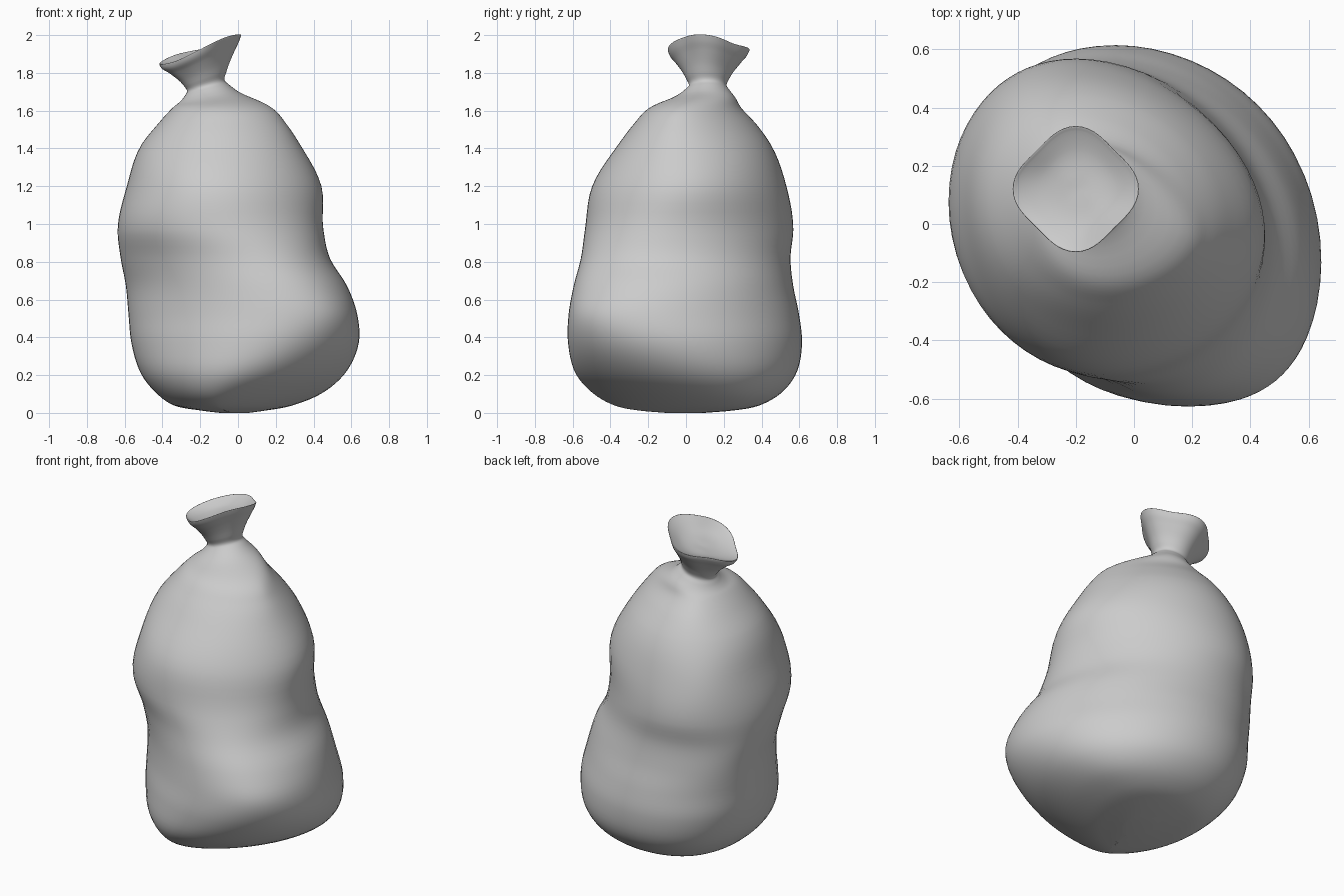
import bpy, bmesh
from math import sin, cos, pi, hypot

if "Cube" in bpy.data.objects:
    bpy.data.objects.remove(bpy.data.objects["Cube"])

SEG, SUB = 64, 5
ANG = [i * pi / 4 for i in range(8)]

# Sack body: height, then how far it reaches E, NE, N, NW, W, SW, S, SE
body = [
    (0.00, .06, .07, .10, .10, .10, .10, .11, .06),
    (0.012, .15, .20, .25, .24, .20, .21, .25, .14),
    (0.04, .29, .37, .39, .39, .34, .37, .38, .27),
    (0.10, .44, .49, .50, .49, .43, .46, .49, .40),
    (0.20, .56, .57, .58, .58, .51, .52, .58, .555),
    (0.37, .637, .59, .612, .64, .562, .527, .622, .695),
    (0.52, .625, .56, .592, .65, .573, .515, .615, .733),
    (0.67, .58, .51, .57, .648, .595, .505, .597, .665),
    (0.82, .49, .457, .557, .65, .625, .53, .56, .565),
    (0.97, .452, .44, .568, .668, .637, .58, .535, .505),
    (1.20, .425, .445, .515, .65, .572, .565, .48, .465),
    (1.42, .32, .345, .44, .55, .502, .45, .35, .34),
    (1.53, .25, .26, .365, .465, .418, .365, .27, .26),
    (1.61, .185, .19, .295, .385, .35, .285, .20, .18),
]
# Tied neck, flared mouth and inner dish: height, cx, cy, radius, tilt, squareness
mouth = [
    (1.672, -.15, .10, .158, .16, 0),
    (1.707, -.165, .112, .118, .26, 0),
    (1.73, -.17, .115, .10, .30, 0),
    (1.775, -.175, .115, .114, .33, .002),
    (1.86, -.19, .12, .165, .35, .009),
    (1.905, -.20, .12, .197, .35, .013),
    (1.925, -.20, .12, .202, .35, .014),
    (1.917, -.20, .12, .187, .35, .013),
    (1.89, -.195, .12, .12, .33, .005),
    (1.88, -.19, .12, .01, .33, 0),
]

# Common row format: height, tilt, squareness, tilt centre, eight reaches
rows = [(r[0], 0, 0, -.17) + r[1:] for r in body]
for z, cx, cy, r, tilt, q in mouth:
    rows.append((z, tilt, q, cx) + tuple(cx * cos(a) + cy * sin(a) + r for a in ANG))

# Chord length along the profile, and slopes for a smooth blend between rows
n = len(rows)
par = [0]
for a, b in zip(rows, rows[1:]):
    par.append(par[-1] + hypot(b[0] - a[0], (sum(b[4:]) - sum(a[4:])) / 8))


def slope(i):
    def sec(j):
        return [(b - a) / (par[j + 1] - par[j]) for a, b in zip(rows[j], rows[j + 1])]
    if i == 0 or i == n - 1:
        return sec(min(i, n - 2))
    w = (par[i] - par[i - 1]) / (par[i + 1] - par[i - 1])
    return [(1 - w) * a + w * b for a, b in zip(sec(i - 1), sec(i))]


slopes = [slope(i) for i in range(n)]


def blend(i, t):
    d = par[i + 1] - par[i]
    return [(2 * t**3 - 3 * t**2 + 1) * a + (t**3 - 2 * t**2 + t) * d * m
            + (3 * t**2 - 2 * t**3) * b + (t**3 - t**2) * d * k
            for a, m, b, k in zip(rows[i], slopes[i], rows[i + 1], slopes[i + 1])]


def ring(row):
    """Smooth outline that touches the eight given reaches."""
    z, tilt, q, cx = row[:4]
    h = row[4:]
    mean = sum(h) / 8
    co = [(k, sum(v * cos(k * a) for v, a in zip(h, ANG)) / 4,
           sum(v * sin(k * a) for v, a in zip(h, ANG)) / 4) for k in (1, 2, 3)]
    pts = []
    for i in range(SEG):
        t = 2 * pi * i / SEG
        s = mean + sum(a * cos(k * t) + b * sin(k * t) for k, a, b in co)
        d = sum(k * (b * cos(k * t) - a * sin(k * t)) for k, a, b in co)
        s += q * cos(4 * t)
        x, y = s * cos(t) - d * sin(t), s * sin(t) + d * cos(t)
        wave = 1.2 * q * cos(2 * t - 1.5 * pi)
        pts.append((x, y, max(0, z + tilt * (x - cx) + wave)))
    return pts


# Loft the rings into one skin
bm = bmesh.new()
outlines = [ring(blend(i, s / SUB)) for i in range(n - 1) for s in range(SUB)]
outlines.append(ring(rows[-1]))
loops = [[bm.verts.new(c) for c in o] for o in outlines]
for a, b in zip(loops, loops[1:]):
    for i in range(SEG):
        j = (i + 1) % SEG
        bm.faces.new((a[i], a[j], b[j], b[i]))
bm.faces.new(loops[0][::-1])
bm.faces.new(loops[-1])
for f in bm.faces:
    f.smooth = True

mesh = bpy.data.meshes.new("tied_sack")
bm.to_mesh(mesh)
bm.free()
sack = bpy.data.objects.new("tied_sack", mesh)
bpy.context.collection.objects.link(sack)
